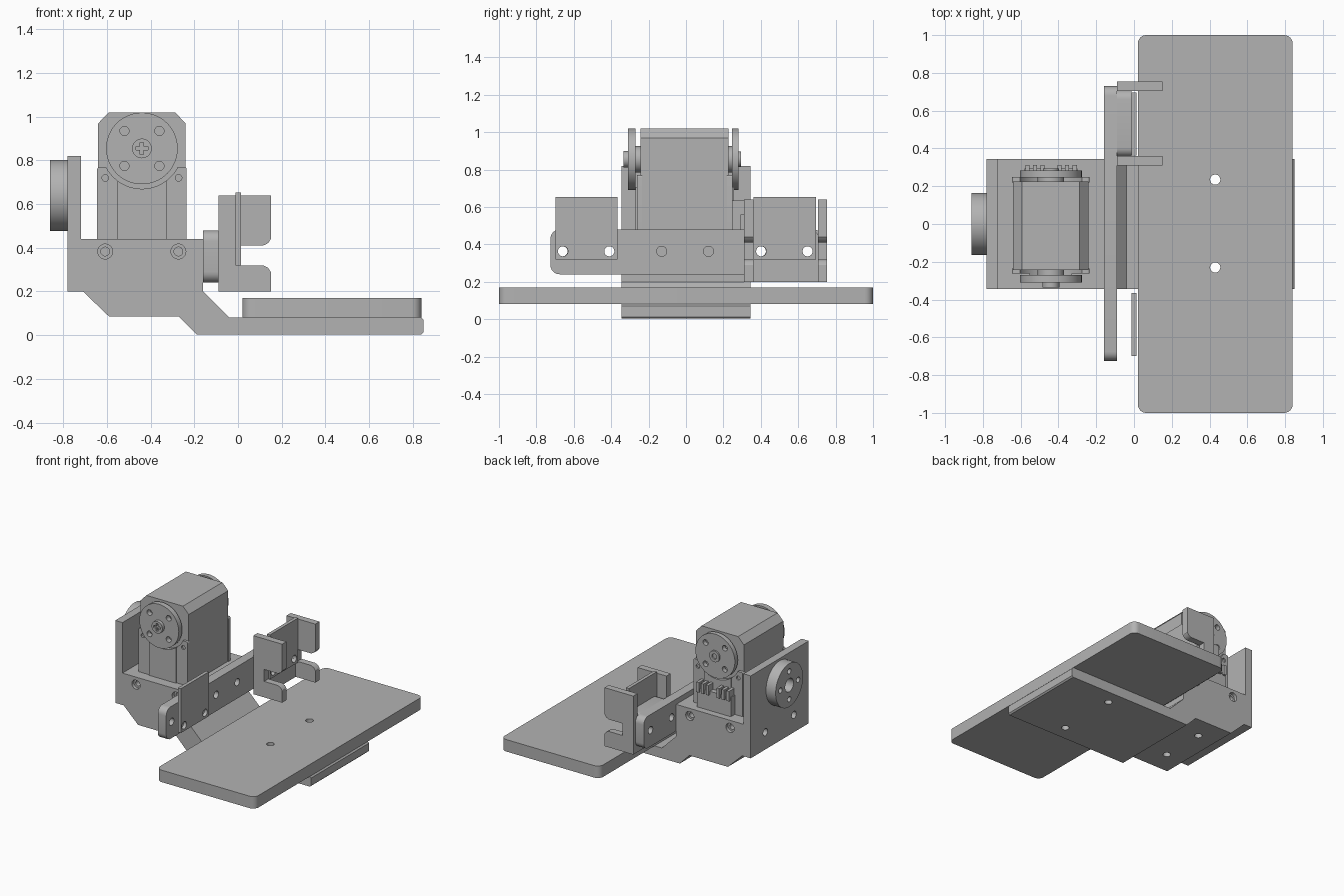
import bpy, bmesh, math
from mathutils import Vector

cube = bpy.data.objects.get("Cube")
if cube:
    bpy.data.objects.remove(cube, do_unlink=True)

grey = bpy.data.materials.new("plain grey")
grey.use_nodes = True
grey.diffuse_color = (0.45, 0.45, 0.45, 1)
grey.node_tree.nodes["Principled BSDF"].inputs["Base Color"].default_value = (0.45, 0.45, 0.45, 1)


def place(axis, u, v, w):
    return Vector({"X": (w, u, v), "Y": (u, w, v), "Z": (u, v, w)}[axis])


def add_prism(bm, pts, axis, a, b):
    low = [bm.verts.new(place(axis, u, v, a)) for u, v in pts]
    high = [bm.verts.new(place(axis, u, v, b)) for u, v in pts]
    bm.faces.new(low)
    bm.faces.new(high)
    n = len(pts)
    for i in range(n):
        j = (i + 1) % n
        bm.faces.new((low[i], low[j], high[j], high[i]))


def build(name, shapes):
    """One object from several (outline, axis, start, end) prisms."""
    bm = bmesh.new()
    for shape in shapes:
        add_prism(bm, *shape)
    bmesh.ops.recalc_face_normals(bm, faces=bm.faces)
    mesh = bpy.data.meshes.new(name)
    bm.to_mesh(mesh)
    bm.free()
    obj = bpy.data.objects.new(name, mesh)
    bpy.context.collection.objects.link(obj)
    mesh.materials.append(grey)
    return obj


def smooth(obj):
    bpy.ops.object.select_all(action="DESELECT")
    obj.select_set(True)
    bpy.context.view_layer.objects.active = obj
    bpy.ops.object.shade_smooth_by_angle(angle=math.radians(30))


def part(name, shapes, cuts=()):
    obj = build(name, shapes)
    for cut in cuts:
        cutter = build("cutter", [cut])
        cutter.hide_render = True
        mod = obj.modifiers.new("cut", "BOOLEAN")
        mod.operation = "DIFFERENCE"
        mod.solver = "EXACT"
        mod.object = cutter
        bpy.context.view_layer.objects.active = obj
        bpy.ops.object.modifier_apply(modifier=mod.name)
        bpy.data.objects.remove(cutter, do_unlink=True)
    smooth(obj)
    return obj


def circle(u, v, r, n=32):
    return [(u + r * math.cos(2 * math.pi * i / n), v + r * math.sin(2 * math.pi * i / n)) for i in range(n)]


def rect(u0, v0, u1, v1, r=0.0, corners="all"):
    """Rectangle; corners listed in 'all' or a string of 0-3 (from lower left) are rounded."""
    data = [(u0, v0, 1, 1), (u1, v0, -1, 1), (u1, v1, -1, -1), (u0, v1, 1, -1)]
    pts = []
    for k, (u, v, su, sv) in enumerate(data):
        if r and (corners == "all" or str(k) in corners):
            for i in range(7):
                t = math.pi * (1 + k / 2 + i / 12)
                pts.append((u + su * r + r * math.cos(t), v + sv * r + r * math.sin(t)))
        else:
            pts.append((u, v))
    return pts


BOLT = 0.027
SX, SZ = -0.44, 0.855   # servo axis
tray_holes = [(0.43, 0.235), (0.43, -0.23)]

# Main bracket: servo cradle, sloping floor and foot in one profile
profile = [(-0.78, 0.2), (-0.71, 0.2), (-0.59, 0.085), (-0.27, 0.085), (-0.19, 0.003), (0.84, 0.003),
           (0.85, 0.013), (0.85, 0.07), (0.84, 0.08), (-0.04, 0.08), (-0.16, 0.2), (-0.16, 0.44),
           (-0.72, 0.44), (-0.72, 0.82), (-0.78, 0.82)]
cuts = [(circle(x, y, BOLT), "Z", -0.1, 0.15) for x, y in tray_holes]
cuts += [(circle(SX, y, BOLT), "Z", 0, 0.2) for y in (-0.17, 0.17)]
cuts += [(circle(y, 0.33, BOLT), "X", -0.85, -0.68) for y in (-0.17, 0.17)]
for x in (-0.608, -0.273):
    for side in (-1, 1):
        cuts.append((circle(x, 0.383, 0.034), "Y", side * 0.32, side * 0.4))
        cuts.append((circle(x, 0.383, 0.02), "Y", side * 0.27, side * 0.33))
part("main_bracket", [(profile, "Y", -0.345, 0.345)], cuts)

# Wide tray
part("tray", [(rect(0.02, -1, 0.84, 1, 0.045), "Z", 0.08, 0.17)],
     [(circle(x, y, BOLT), "Z", 0, 0.3) for x, y in tray_holes])

# Hub disc on the upright plate
hub_cuts = [(circle(0, 0.64, 0.05), "X", -0.9, -0.785)]
hub_cuts += [(circle(0.105 * a, 0.64 + 0.105 * b, 0.02, 20), "X", -0.9, -0.785)
             for a, b in ((1, 0), (-1, 0), (0, 1), (0, -1))]
part("hub_disc", [(circle(0, 0.64, 0.163, 64), "X", -0.86, -0.78)], hub_cuts)

# Cross bar with bolt holes
part("cross_bar", [(rect(-0.725, 0.24, 0.73, 0.48, 0.05), "X", -0.16, -0.09)],
     [(circle(y, 0.363, BOLT), "X", -0.2, 0) for y in (-0.66, -0.41, -0.13, 0.12, 0.4, 0.65)])

# Thin sensor plates
for name, y in (("right_sensor_plate", -0.698), ("left_sensor_plate", 0.362)):
    part(name, [(rect(y, 0.32, y + 0.333, 0.653), "X", -0.012, 0.013)],
         [(circle(y + d, 0.363, BOLT), "X", -0.1, 0.1) for d in (0.04, 0.288)])

# Sensor holder: spacer block and two notched cheeks
part("holder_spacer", [(rect(0.355, 0.2, 0.71, 0.48, 0.05, "23"), "X", -0.09, -0.013)],
     [(circle(y, 0.363, BOLT), "X", -0.2, 0.1) for y in (0.4, 0.65)])
for name, y in (("inner_cheek", 0.31), ("outer_cheek", 0.705)):
    part(name, [(rect(-0.09, 0.2, 0.15, 0.64), "Y", y, y + 0.05)],
         [(rect(0.0, 0.32, 0.2, 0.41), "Y", y - 0.1, y + 0.1),
          ([(0.11, 0.41), (0.122, 0.413), (0.138, 0.422), (0.15, 0.44), (0.16, 0.44), (0.16, 0.4), (0.11, 0.4)],
           "Y", y - 0.1, y + 0.1),
          ([(0.11, 0.32), (0.122, 0.317), (0.138, 0.308), (0.15, 0.29), (0.16, 0.29), (0.16, 0.33), (0.11, 0.33)],
           "Y", y - 0.1, y + 0.1)])

# Servo case with chamfered top
case = [(-0.64, 0.4), (-0.24, 0.4), (-0.24, 0.97), (-0.288, 1.02), (-0.592, 1.02), (-0.64, 0.97)]
part("servo_case", [(case, "Y", -0.243, 0.226)])

# Front and back covers, scooped around the horns, with raised centre panels
for name, side, inner, outer in (("front_cover", -1, 0.235, 0.262), ("back_cover", 1, 0.22, 0.248)):
    cover_cuts = [(circle(SX, SZ, 0.185, 64), "Y", -0.4, 0.4)]
    cover_cuts += [(circle(x, 0.72, 0.015, 20), "Y", side * (outer - 0.012), side * 0.4) for x in (-0.608, -0.272)]
    part(name, [(rect(-0.645, 0.42, -0.235, 0.77, 0.012, "23"), "Y", side * inner, side * outer)], cover_cuts)
    part(name + "_panel", [(rect(-0.552, 0.42, -0.328, 0.75), "Y", side * inner, side * (outer + 0.008))],
         [(circle(SX, SZ, 0.185, 64), "Y", -0.4, 0.4)])

# Drive horn (front) and idler horn (back)
horn_holes = [(SX + a * 0.08, SZ + b * 0.08) for a in (-1, 1) for b in (-1, 1)]
for name, a, b in (("front_horn", -0.31, -0.27), ("back_horn", 0.247, 0.282)):
    part(name, [(circle(SX, SZ, 0.164, 64), "Y", a, b)],
         [(circle(x, z, 0.021, 20), "Y", a - 0.03, b + 0.03) for x, z in horn_holes])
part("front_shaft", [(circle(SX, SZ, 0.07), "Y", -0.28, -0.23)])
part("back_shaft", [(circle(SX, SZ, 0.07), "Y", 0.21, 0.255)])
part("horn_screw", [(circle(SX, SZ, 0.045), "Y", -0.335, -0.3)],
     [(rect(SX - w, SZ - h, SX + w, SZ + h), "Y", -0.35, -0.32) for w, h in ((0.028, 0.008), (0.008, 0.028))])
part("back_hub", [(circle(SX, SZ, 0.042), "Y", 0.27, 0.293)],
     [(circle(SX, SZ, 0.02, 20), "Y", 0.28, 0.3)])

# Cable sockets on the back: a block with two groups of prongs
part("socket_block", [(rect(-0.58, 0.235, -0.3, 0.295), "Z", 0.43, 0.585)])
prongs = []
for start in (-0.575, -0.405):
    for i in range(3):
        x = start + i * 0.04
        prongs.append((rect(x, 0.24, x + 0.022, 0.312), "Z", 0.56, 0.635))
part("socket_prongs", prongs)
